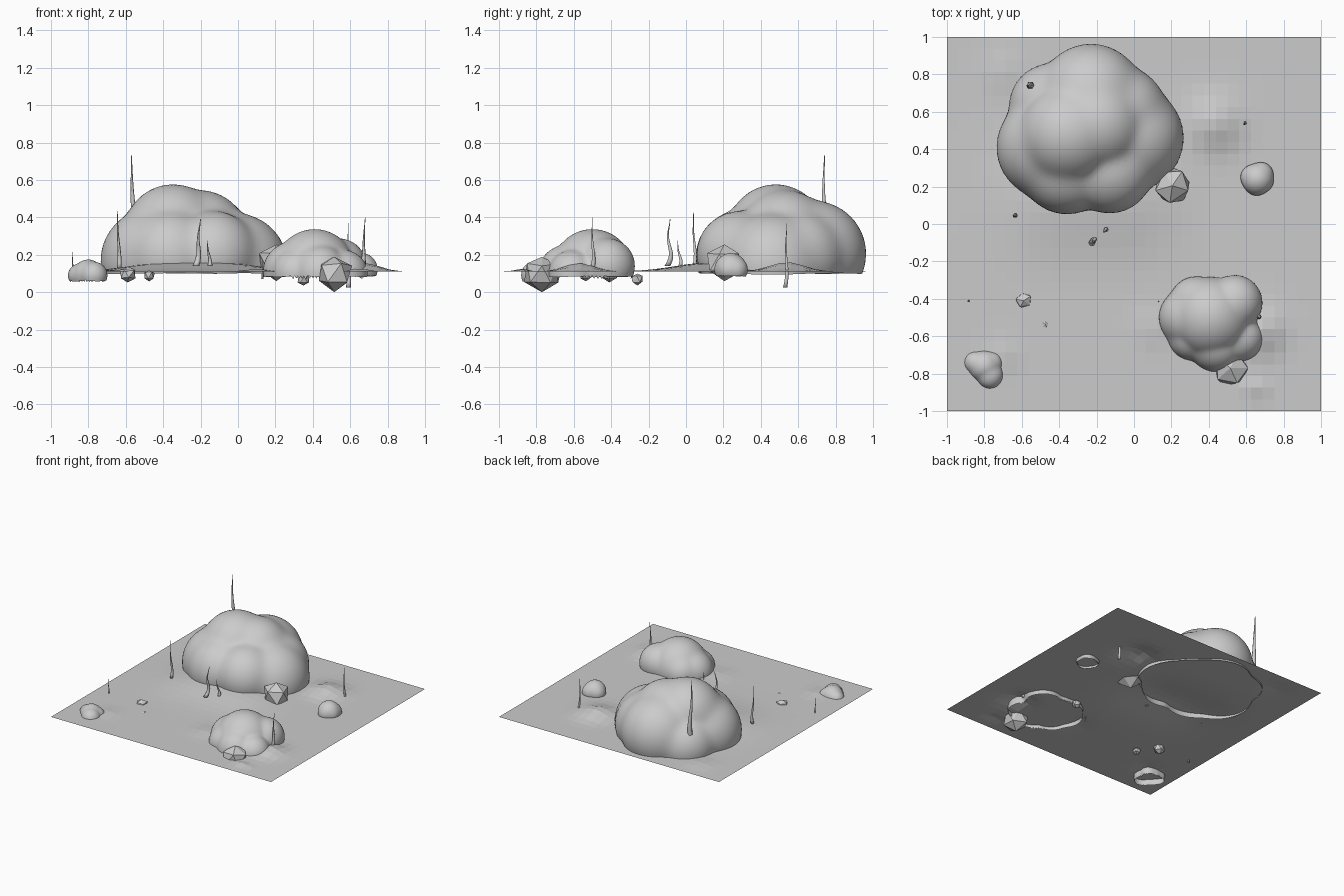
import bpy, bmesh, math, random
from mathutils import Vector, Matrix

if "Cube" in bpy.data.objects:
    bpy.data.objects.remove(bpy.data.objects["Cube"])

random.seed(4)
GROUND = 0.11


def finish(bm, name, smooth=False):
    me = bpy.data.meshes.new(name)
    bmesh.ops.recalc_face_normals(bm, faces=bm.faces)
    bm.to_mesh(me)
    bm.free()
    for p in me.polygons:
        p.use_smooth = smooth
    ob = bpy.data.objects.new(name, me)
    bpy.context.collection.objects.link(ob)
    return ob


# ground sheet: flat-shaded grid with low bumps (x, y, width, height)
bumps = [(-0.42, 0.14, 0.27, 0.04), (-0.05, 0.13, 0.26, 0.04), (0.43, 0.54, 0.13, 0.05),
         (0.68, -0.57, 0.11, 0.045), (0.65, -0.88, 0.05, 0.02), (0.1, -0.55, 0.1, 0.012),
         (-0.7, 0.82, 0.1, 0.012), (-0.7, -0.7, 0.08, 0.01)]
bm = bmesh.new()
bmesh.ops.create_grid(bm, x_segments=32, y_segments=32, size=1)
for v in bm.verts:
    v.co.z = GROUND
    if max(abs(v.co.x), abs(v.co.y)) < 0.97:
        for x, y, w, h in bumps:
            v.co.z += h * math.exp(-((v.co.x - x) ** 2 + (v.co.y - y) ** 2) / (w * w))
ground = finish(bm, "ground")


def boulder(name, centre, lobes, cut, detail=6):
    """Open-bottomed dome wrapped around sphere lobes (x, y, z, radius)."""
    o = Vector(centre)
    bm = bmesh.new()
    bmesh.ops.create_icosphere(bm, subdivisions=detail, radius=1)
    for v in bm.verts:
        d = v.co.normalized()
        total = 0
        for x, y, z, r in lobes:
            c = Vector((x, y, z)) - o
            b = d.dot(c)
            disc = b * b - c.length_squared + r * r
            if disc > 0:
                t = b + math.sqrt(disc)
                if t > 0:
                    total += t ** 40
        v.co = o + d * total ** (1 / 40)
    for _ in range(2):
        bmesh.ops.smooth_vert(bm, verts=bm.verts, factor=0.5,
                              use_axis_x=True, use_axis_y=True, use_axis_z=True)
    low = [f for f in bm.faces if f.calc_center_median().z < cut]
    bmesh.ops.delete(bm, geom=low, context='FACES')
    return finish(bm, name, True)


# lumpy boulders
boulder("large_boulder", (-0.25, 0.48, 0.13),
        [(-0.35, 0.48, 0.315, 0.263), (-0.46, 0.41, 0.17, 0.277), (-0.23, 0.68, 0.205, 0.285),
         (-0.015, 0.46, 0.14, 0.283), (-0.13, 0.29, 0.2, 0.235), (-0.36, 0.3, 0.19, 0.25),
         (-0.2, 0.53, 0.29, 0.255), (-0.44, 0.63, 0.14, 0.23), (-0.07, 0.6, 0.19, 0.245)], 0.105, 5)
boulder("medium_boulder", (0.43, -0.52, 0.12),
        [(0.41, -0.5, 0.12, 0.217), (0.54, -0.42, 0.14, 0.148), (0.29, -0.5, 0.11, 0.158),
         (0.44, -0.64, 0.1, 0.152), (0.57, -0.61, 0.1, 0.125), (0.33, -0.42, 0.12, 0.14),
         (0.31, -0.6, 0.1, 0.13)], 0.08, 5)
boulder("small_boulder_left", (-0.8, -0.77, 0.09),
        [(-0.8, -0.76, 0.09, 0.085), (-0.85, -0.74, 0.09, 0.062), (-0.77, -0.81, 0.09, 0.074),
         (-0.76, -0.74, 0.09, 0.06)], 0.06, 4)
boulder("small_boulder_right", (0.66, 0.24, 0.12),
        [(0.66, 0.24, 0.125, 0.085), (0.635, 0.25, 0.12, 0.067), (0.68, 0.265, 0.12, 0.067),
         (0.655, 0.21, 0.12, 0.06), (0.69, 0.23, 0.12, 0.058)], 0.085, 4)

# faceted stones: x, y, z, radius
stones = [(0.515, -0.77, 0.102, 0.102), (0.205, 0.205, 0.165, 0.106), (-0.59, -0.41, 0.098, 0.046),
          (-0.475, -0.535, 0.09, 0.032), (0.35, -0.26, 0.07, 0.034)]
for i, (x, y, z, r) in enumerate(stones):
    bm = bmesh.new()
    bmesh.ops.create_icosphere(bm, subdivisions=1, radius=r,
                               matrix=Matrix.Translation((x, y, z)) @ Matrix.Rotation(i * 0.9, 4, 'Z'))
    for v in bm.verts:
        if z - r + 0.001 < v.co.z < z + r - 0.001:
            v.co += Vector([random.uniform(-0.1, 0.1) * r for _ in range(3)])
        elif v.co.z > z:
            v.co.z -= 0.15 * r  # blunt top
    finish(bm, f"stone_{i + 1}")


def stalk(name, base, tip, radius, sway, sides=6, steps=12):
    """Slightly wavy tapering tube."""
    a, b = Vector(base), Vector(tip)
    bm = bmesh.new()
    rings = []
    for s in range(steps + 1):
        t = s / steps
        p = a.lerp(b, t)
        w = sway * math.sin(t * 2 * math.pi) * (1 - t)
        p += Vector((w * 0.5, w, 0))
        r = radius * (0.1 + 0.9 * (1 - t) ** 1.3)
        rings.append([bm.verts.new(p + Vector((r * math.cos(k * math.tau / sides),
                                               r * math.sin(k * math.tau / sides), 0)))
                      for k in range(sides)])
    for lo, hi in zip(rings, rings[1:]):
        for k in range(sides):
            n = (k + 1) % sides
            bm.faces.new((lo[k], lo[n], hi[n], hi[k]))
    bm.faces.new(rings[0][::-1])
    bm.faces.new(rings[-1])
    return finish(bm, name, True)


# thin stalks: base, tip, radius, sway
stalks = [((-0.555, 0.735, 0.25), (-0.57, 0.74, 0.73), 0.024, 0.01),
          ((-0.635, 0.045, 0.13), (-0.645, 0.04, 0.435), 0.013, 0.008),
          ((-0.225, -0.1, 0.14), (-0.2, -0.085, 0.39), 0.018, 0.022),
          ((-0.15, -0.03, 0.14), (-0.165, -0.045, 0.275), 0.013, 0.008),
          ((0.665, -0.5, 0.12), (0.68, -0.5, 0.4), 0.014, 0.008),
          ((0.59, 0.53, 0.025), (0.59, 0.54, 0.37), 0.013, 0.01),
          ((-0.885, -0.415, 0.09), (-0.885, -0.415, 0.23), 0.007, 0.004),
          ((0.13, -0.415, 0.07), (0.13, -0.415, 0.17), 0.006, 0.003)]
for i, (a, b, r, w) in enumerate(stalks):
    stalk(f"stalk_{i + 1}", a, b, r, w)
